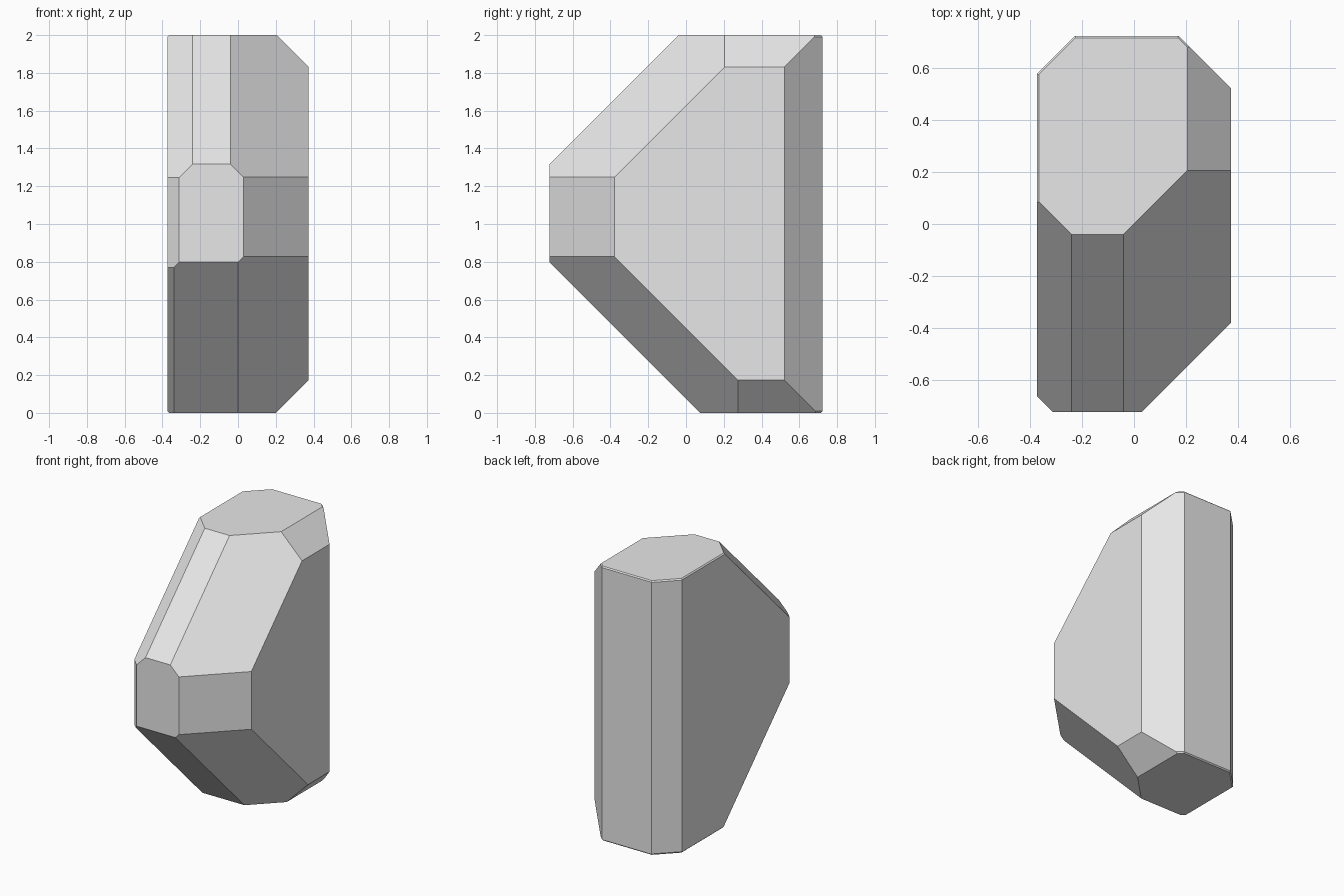
import bpy
import bmesh
from mathutils import Vector

default_cube = bpy.data.objects.get("Cube")
if default_cube:
    bpy.data.objects.remove(default_cube, do_unlink=True)

# Plain grey material
grey = bpy.data.materials.new("light grey")
grey.use_nodes = True
grey.diffuse_color = (0.8, 0.8, 0.8, 1)
grey.node_tree.nodes["Principled BSDF"].inputs["Base Color"].default_value = (0.8, 0.8, 0.8, 1)

# Facet directions and the distance at which each cuts the block
FACETS = [
    # upright edges
    ((1, 1, 0), 0.895), ((-1, 1, 0), 0.95), ((1, -1, 0), 0.752), ((-1, -1, 0), 1.035),
    # side edges at top and bottom
    ((1, 0, 1), 2.205), ((-1, 0, 1), 2.365), ((1, 0, -1), 0.2), ((-1, 0, -1), 0.365),
    # front and back edges at top and bottom
    ((0, -1, 1), 2.04), ((0, -1, -1), -0.075), ((0, 1, 1), 2.715), ((0, 1, -1), 0.715),
    # front corners
    ((1, -1, 1), 2.0), ((-1, -1, 1), 2.28), ((1, -1, -1), -0.075), ((-1, -1, -1), 0.265),
    # back corners
    ((1, 1, 1), 2.885), ((-1, 1, 1), 2.94), ((1, 1, -1), 0.885), ((-1, 1, -1), 0.94),
]


def cut_facet(bm, direction, distance):
    """Slice off everything beyond a plane and cap the opening."""
    normal = Vector(direction)
    cut = bmesh.ops.bisect_plane(
        bm, geom=bm.verts[:] + bm.edges[:] + bm.faces[:], dist=1e-5,
        plane_co=normal * distance / normal.length_squared,
        plane_no=normal, clear_outer=True)
    rim = [e for e in bm.edges if e.is_boundary]
    if rim:
        bmesh.ops.holes_fill(bm, edges=rim, sides=0)


# Block, then chip off its edges and corners
bm = bmesh.new()
bmesh.ops.create_cube(bm, size=1)
for v in bm.verts:
    v.co = (v.co.x * 0.746, v.co.y * 1.446, (v.co.z + 0.5) * 2)
for direction, distance in FACETS:
    cut_facet(bm, direction, distance)
bmesh.ops.recalc_face_normals(bm, faces=bm.faces[:])

mesh = bpy.data.meshes.new("faceted_block")
bm.to_mesh(mesh)
bm.free()
mesh.materials.append(grey)
block = bpy.data.objects.new("faceted_block", mesh)
bpy.context.collection.objects.link(block)
